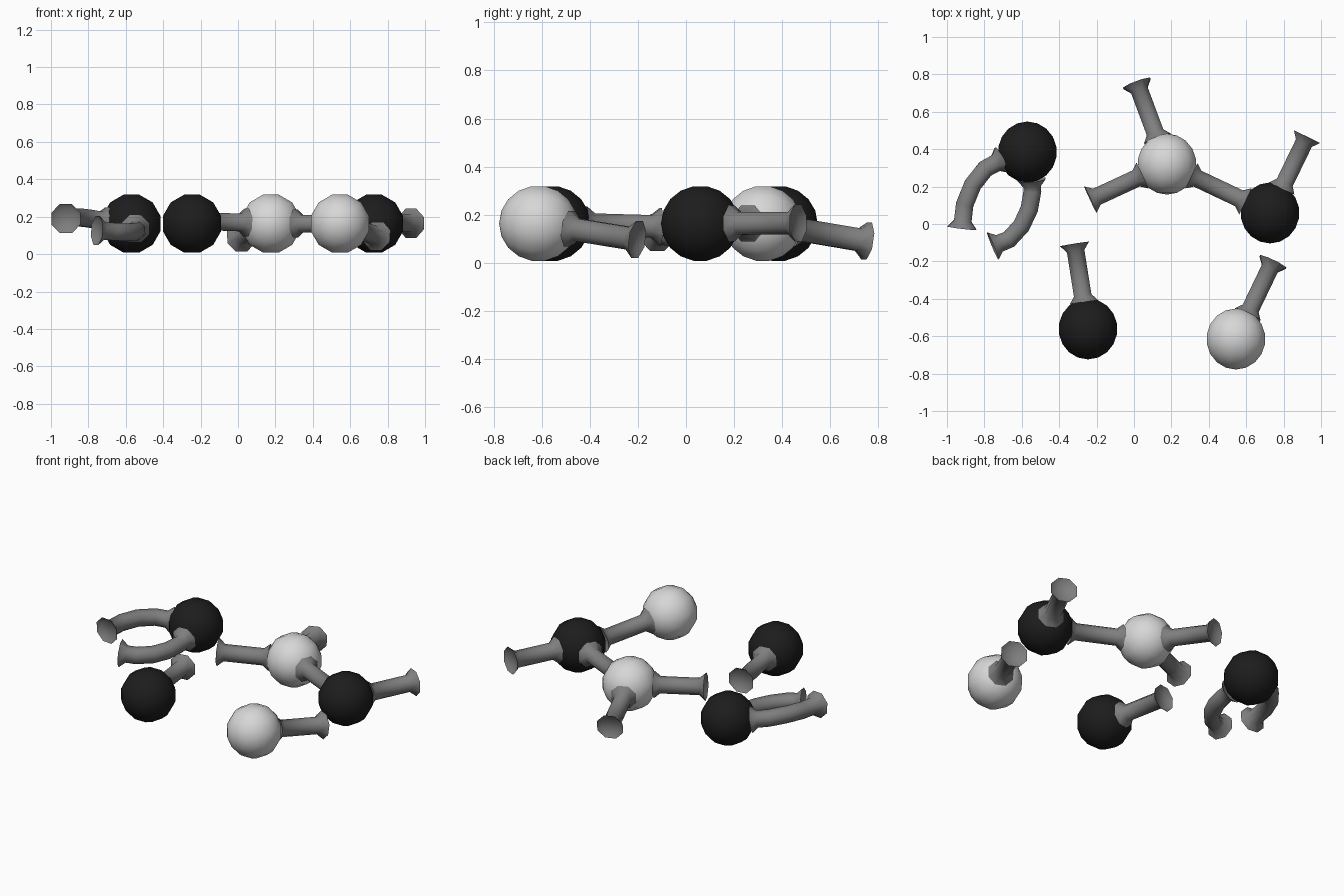
import bpy, bmesh, math
from mathutils import Vector, Matrix

if "Cube" in bpy.data.objects:
    bpy.data.objects.remove(bpy.data.objects["Cube"])

ZC, R = 0.163, 0.163      # atom centre height and radius
TUBE, RIM, SIDES = 0.051, 0.084, 8


def material(name, c):
    m = bpy.data.materials.new(name)
    m.diffuse_color = (*c, 1)
    m.use_nodes = True
    m.node_tree.nodes["Principled BSDF"].inputs["Base Color"].default_value = m.diffuse_color
    return m


BLACK = material("black", (0.012, 0.012, 0.012))
WHITE = material("light grey", (0.68, 0.68, 0.68))
GREY = material("mid grey", (0.21, 0.21, 0.21))


def finish(name, bm, mat, angle):
    bmesh.ops.recalc_face_normals(bm, faces=bm.faces)
    me = bpy.data.meshes.new(name)
    bm.to_mesh(me)
    bm.free()
    ob = bpy.data.objects.new(name, me)
    bpy.context.collection.objects.link(ob)
    me.materials.append(mat)
    bpy.ops.object.select_all(action='DESELECT')
    ob.select_set(True)
    bpy.context.view_layer.objects.active = ob
    bpy.ops.object.shade_smooth_by_angle(angle=math.radians(angle))


def atom(name, x, y, mat):
    # low-poly ball with its pole lying flat, so the top is a facet
    bm = bmesh.new()
    rot = Matrix.Rotation(math.pi / 2, 4, 'X') @ Matrix.Rotation(math.pi / 12, 4, 'Z')
    bmesh.ops.create_uvsphere(bm, u_segments=12, v_segments=9, radius=R,
                              matrix=Matrix.Translation((x, y, ZC)) @ rot)
    finish(name, bm, mat, 60)


def bond(name, path):
    # eight-sided tube swept along a path, with a flared hollow cup at each end
    p = [Vector(v) for v in path]
    t0, t1 = (p[1] - p[0]).normalized(), (p[-1] - p[-2]).normalized()
    rings = [(p[0] + t0 * 0.022, t0, 0.058), (p[0], t0, RIM - 0.003),
             (p[0] + t0 * 0.036, t0, TUBE)]
    for a, b, c in zip(p, p[1:], p[2:]):
        rings.append((b, ((b - a).normalized() + (c - b).normalized()).normalized(), TUBE))
    rings += [(p[-1] - t1 * 0.038, t1, TUBE), (p[-1], t1, RIM),
              (p[-1] - t1 * 0.022, t1, 0.058)]
    bm = bmesh.new()
    loops = []
    for c, t, r in rings:
        u = t.cross(Vector((0, 0, 1))).normalized()
        w = u.cross(t)
        loops.append([bm.verts.new(c + r * (math.cos(k) * u + math.sin(k) * w))
                      for k in (math.tau * (i + 0.5) / SIDES for i in range(SIDES))])
    for a, b in zip(loops, loops[1:]):
        for i in range(SIDES):
            j = (i + 1) % SIDES
            bm.faces.new((a[i], a[j], b[j], b[i]))
    bm.faces.new(loops[0])
    bm.faces.new(loops[-1])
    finish(name, bm, GREY, 50)


def straight(name, start, end):
    # straight bond from an atom's surface towards a free end
    a, b = Vector((*start, ZC)), Vector(end)
    bond(name, [a + (b - a).normalized() * 0.145, b])


# Atoms
A, B, C, D, E = (-0.57, 0.385), (0.176, 0.32), (0.727, 0.059), (-0.246, -0.561), (0.545, -0.615)
atom("left_black_atom", *A, BLACK)
atom("centre_white_atom", *B, WHITE)
atom("right_black_atom", *C, BLACK)
atom("front_black_atom", *D, BLACK)
atom("front_white_atom", *E, WHITE)

# Straight bonds with one free end
straight("centre_back_bond", B, (0.015, 0.752, 0.09))
straight("centre_left_bond", B, (-0.233, 0.13, 0.178))
straight("right_back_bond", C, (0.925, 0.467, 0.165))
straight("front_left_bond", D, (-0.318, -0.107, 0.15))
straight("front_right_bond", E, (0.743, -0.203, 0.096))

# Bond joining two atoms
a, c = Vector((*B, ZC)), Vector((*C, ZC))
d = (c - a).normalized() * 0.145
bond("joining_bond", [a + d, c - d])

# Two curved bonds on the left atom
bond("outer_curved_bond", [(-0.706, 0.343, 0.175), (-0.795, 0.295, 0.19), (-0.862, 0.21, 0.198),
                           (-0.905, 0.105, 0.197), (-0.92, -0.022, 0.19)])
bond("inner_curved_bond", [(-0.548, 0.238, 0.135), (-0.543, 0.175, 0.125), (-0.56, 0.08, 0.118),
                           (-0.602, -0.01, 0.116), (-0.668, -0.082, 0.12), (-0.755, -0.118, 0.126)])
